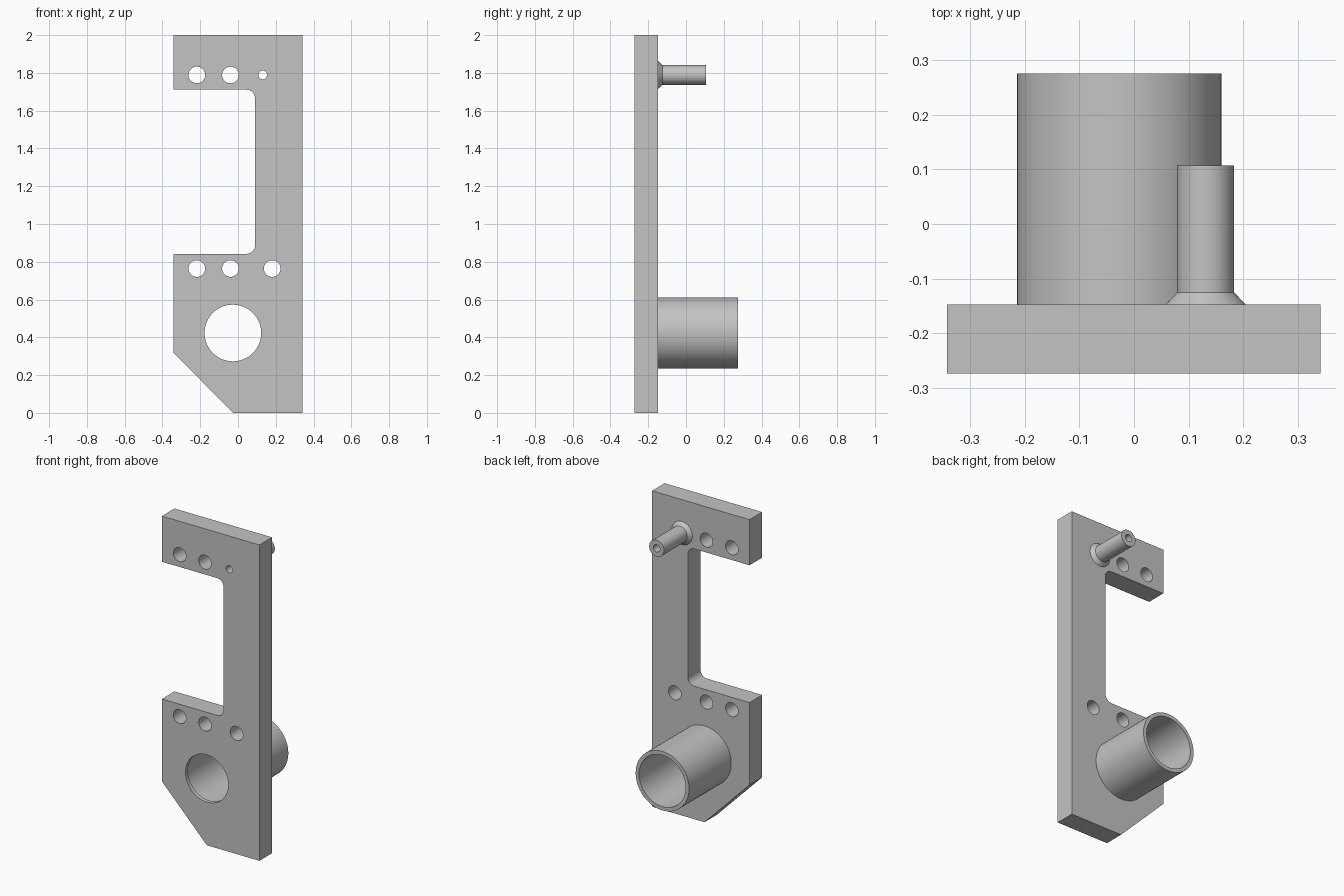
import bpy, bmesh, math

if "Cube" in bpy.data.objects:
    bpy.data.objects.remove(bpy.data.objects["Cube"])

FRONT, BACK = -0.273, -0.147      # plate faces
SEG = 64

grey = bpy.data.materials.new("plain grey")
grey.diffuse_color = (0.55, 0.55, 0.55, 1)
grey.use_nodes = True
grey.node_tree.nodes["Principled BSDF"].inputs["Base Color"].default_value = grey.diffuse_color


def make_object(name, bm):
    bmesh.ops.recalc_face_normals(bm, faces=bm.faces)
    mesh = bpy.data.meshes.new(name)
    bm.to_mesh(mesh)
    bm.free()
    mesh.materials.append(grey)
    obj = bpy.data.objects.new(name, mesh)
    bpy.context.collection.objects.link(obj)
    return obj


def lathe(name, cx, cz, profile, capped=False):
    """Revolve (radius, y) points about an axis along y through (cx, cz)."""
    bm = bmesh.new()
    rings = [[bm.verts.new((cx + r * math.cos(2 * math.pi * i / SEG), y,
                            cz + r * math.sin(2 * math.pi * i / SEG)))
              for i in range(SEG)] for r, y in profile]
    for a, b in zip(rings, rings[1:]):
        for i in range(SEG):
            j = (i + 1) % SEG
            bm.faces.new((a[i], a[j], b[j], b[i]))
    if capped:
        bm.faces.new(rings[0])
        bm.faces.new(rings[-1])
    return make_object(name, bm)


def smooth(obj):
    bpy.ops.object.select_all(action='DESELECT')
    obj.select_set(True)
    bpy.context.view_layer.objects.active = obj
    bpy.ops.object.shade_smooth_by_angle(angle=math.radians(30))


def fillet(cx, cz, r, start, steps=8):
    """Inside corner arc, sweeping clockwise a quarter turn from start degrees."""
    return [(cx + r * math.cos(math.radians(start - 90 * i / steps)),
             cz + r * math.sin(math.radians(start - 90 * i / steps)))
            for i in range(steps + 1)]


# Plate: C-shaped outline with a chamfered lower corner and filleted notch
R = 0.045
outline = [(-0.342, 2.0), (0.341, 2.0), (0.341, 0), (-0.027, 0), (-0.342, 0.32), (-0.342, 0.842)]
outline += fillet(0.09 - R, 0.842 + R, R, 270)[::-1][-1:]
outline += [(x, z) for x, z in fillet(0.09 - R, 0.842 + R, R, 360)[::-1][1:]]
outline += [(x, z) for x, z in fillet(0.09 - R, 1.711 - R, R, 90)[::-1]]
outline.append((-0.342, 1.711))

bm = bmesh.new()
face = bm.faces.new([bm.verts.new((x, FRONT, z)) for x, z in outline])
extruded = bmesh.ops.extrude_face_region(bm, geom=[face])["geom"]
bmesh.ops.translate(bm, vec=(0, BACK - FRONT, 0),
                    verts=[v for v in extruded if isinstance(v, bmesh.types.BMVert)])
plate = make_object("plate", bm)

# Cutters: bolt holes, pin hole, and the stepped main bore
holes = [(-0.218, 1.789, 0.044), (-0.04, 1.789, 0.044), (0.131, 1.789, 0.023),
         (-0.218, 0.764, 0.044), (-0.04, 0.764, 0.044), (0.181, 0.764, 0.044)]
cutters = [lathe("hole_cutter", x, z, [(r, -0.4), (r, 0)], True) for x, z, r in holes]
cutters.append(lathe("bore_cutter", -0.027, 0.423,
                     [(0.15, -0.4), (0.15, FRONT + 0.025), (0.163, FRONT + 0.025), (0.163, 0)], True))
for cutter in cutters:
    mod = plate.modifiers.new("cut", 'BOOLEAN')
    mod.operation, mod.solver, mod.object = 'DIFFERENCE', 'EXACT', cutter
bpy.context.view_layer.objects.active = plate
plate.select_set(True)
for mod in list(plate.modifiers):
    bpy.ops.object.modifier_apply(modifier=mod.name)
for cutter in cutters:
    bpy.data.objects.remove(cutter)
smooth(plate)

# Large sleeve on the back, open through the bore
smooth(lathe("sleeve", -0.027, 0.423, [(0.187, BACK), (0.187, 0.275), (0.163, 0.275), (0.163, BACK)]))

# Hollow pin with a flared foot
smooth(lathe("pin", 0.131, 1.789, [(0.073, BACK), (0.052, BACK + 0.022), (0.052, 0.107),
                                   (0.023, 0.107), (0.023, BACK)]))
